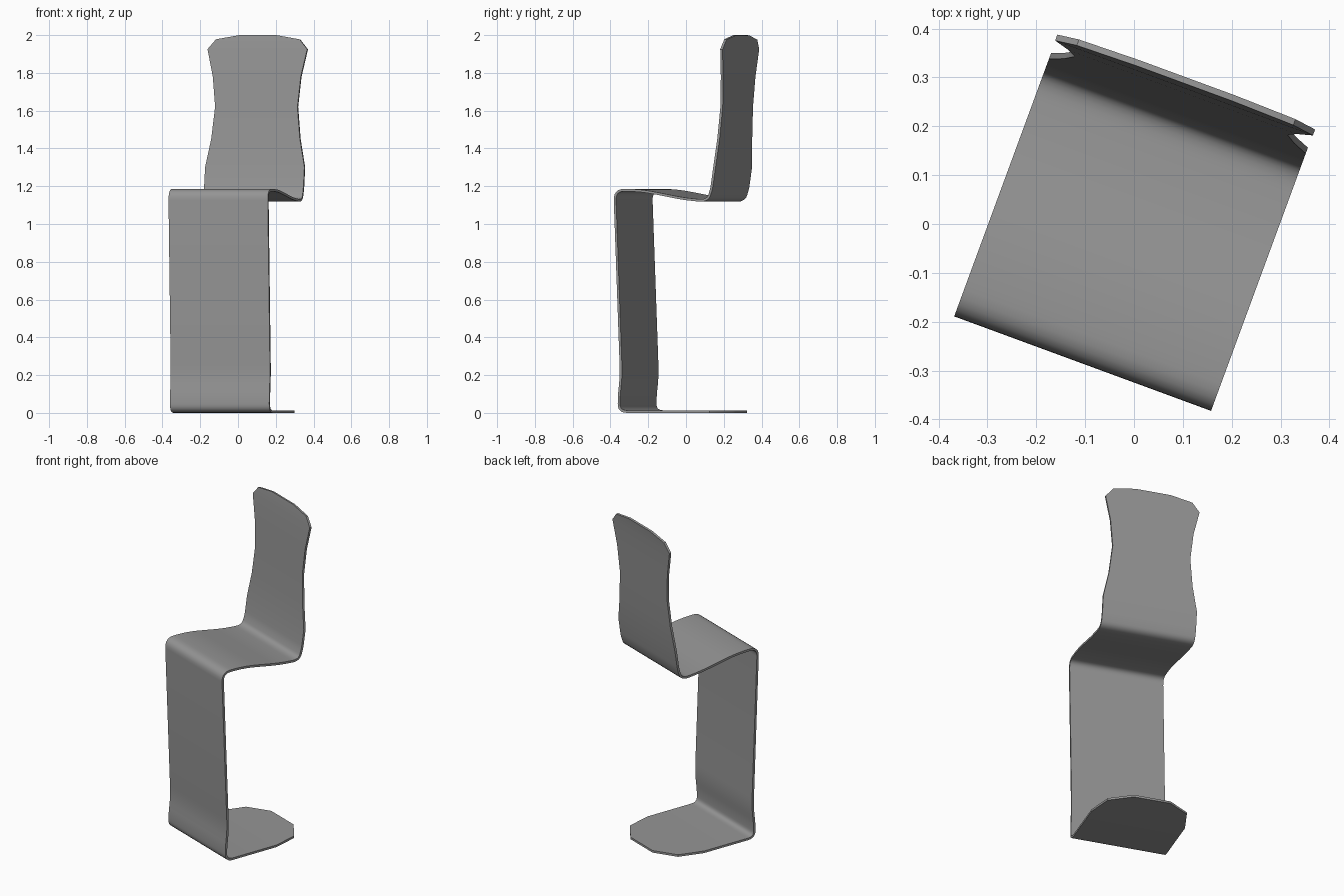
import bpy
import math
from mathutils import Vector

if "Cube" in bpy.data.objects:
    bpy.data.objects.remove(bpy.data.objects["Cube"])

THICKNESS = 0.013
TURN = math.radians(-20.2)

# Ribbon centreline: (depth, height, half width, bend radius)
PATH = [
    # rounded foot plate
    (0.305, 0.007, 0.11, 0), (0.22, 0.007, 0.237, 0), (0.07, 0.007, 0.28, 0),
    # front panel
    (-0.276, 0.007, 0.28, 0.045), (-0.275, 0.09, 0.28, 0.025),
    (-0.263, 0.20, 0.28, 0.06), (-0.30, 1.18, 0.28, 0.055),
    # seat
    (-0.15, 1.178, 0.28, 0.08), (0.09, 1.133, 0.28, 0.06),
    (0.225, 1.121, 0.28, 0.05),
    # backrest with a narrow waist and clipped top
    (0.247, 1.19, 0.28, 0.02), (0.263, 1.30, 0.28, 0), (0.275, 1.45, 0.25, 0),
    (0.286, 1.62, 0.232, 0), (0.294, 1.78, 0.248, 0), (0.303, 1.925, 0.281, 0),
    (0.309, 1.977, 0.236, 0), (0.312, 1.999, 0.105, 0),
]


def rounded(path, steps=6):
    """Replace each control point that has a radius by a short smooth bend."""
    rows = []
    for i, (d, z, w, r) in enumerate(path):
        p = Vector((d, z, w))
        if r == 0:
            rows.append(p)
            continue
        a, b = Vector(path[i - 1][:3]), Vector(path[i + 1][:3])
        start = p + (a - p).normalized() * min(r, (a - p).length * 0.48)
        end = p + (b - p).normalized() * min(r, (b - p).length * 0.48)
        for k in range(steps + 1):
            t = k / steps
            rows.append(start * (1 - t) ** 2 + p * 2 * t * (1 - t) + end * t ** 2)
    return rows


# One continuous bent sheet
rows = rounded(PATH)
verts = [(side * r.z, r.x, r.y) for r in rows for side in (-1, 1)]
faces = [(2 * i, 2 * i + 1, 2 * i + 3, 2 * i + 2) for i in range(len(rows) - 1)]
mesh = bpy.data.meshes.new("bent_sheet_chair")
mesh.from_pydata(verts, [], faces)
chair = bpy.data.objects.new("bent_sheet_chair", mesh)
bpy.context.collection.objects.link(chair)
chair.rotation_euler.z = TURN

# Sheet thickness
solid = chair.modifiers.new("thickness", "SOLIDIFY")
solid.thickness = THICKNESS
solid.offset = 0
bpy.context.view_layer.objects.active = chair
chair.select_set(True)
bpy.ops.object.modifier_apply(modifier=solid.name)
bpy.ops.object.shade_smooth_by_angle(angle=math.radians(35))

# Plain grey finish
grey = bpy.data.materials.new("plain grey")
grey.use_nodes = True
colour = (0.3, 0.3, 0.3, 1)
grey.diffuse_color = colour
grey.node_tree.nodes["Principled BSDF"].inputs["Base Color"].default_value = colour
chair.data.materials.append(grey)
